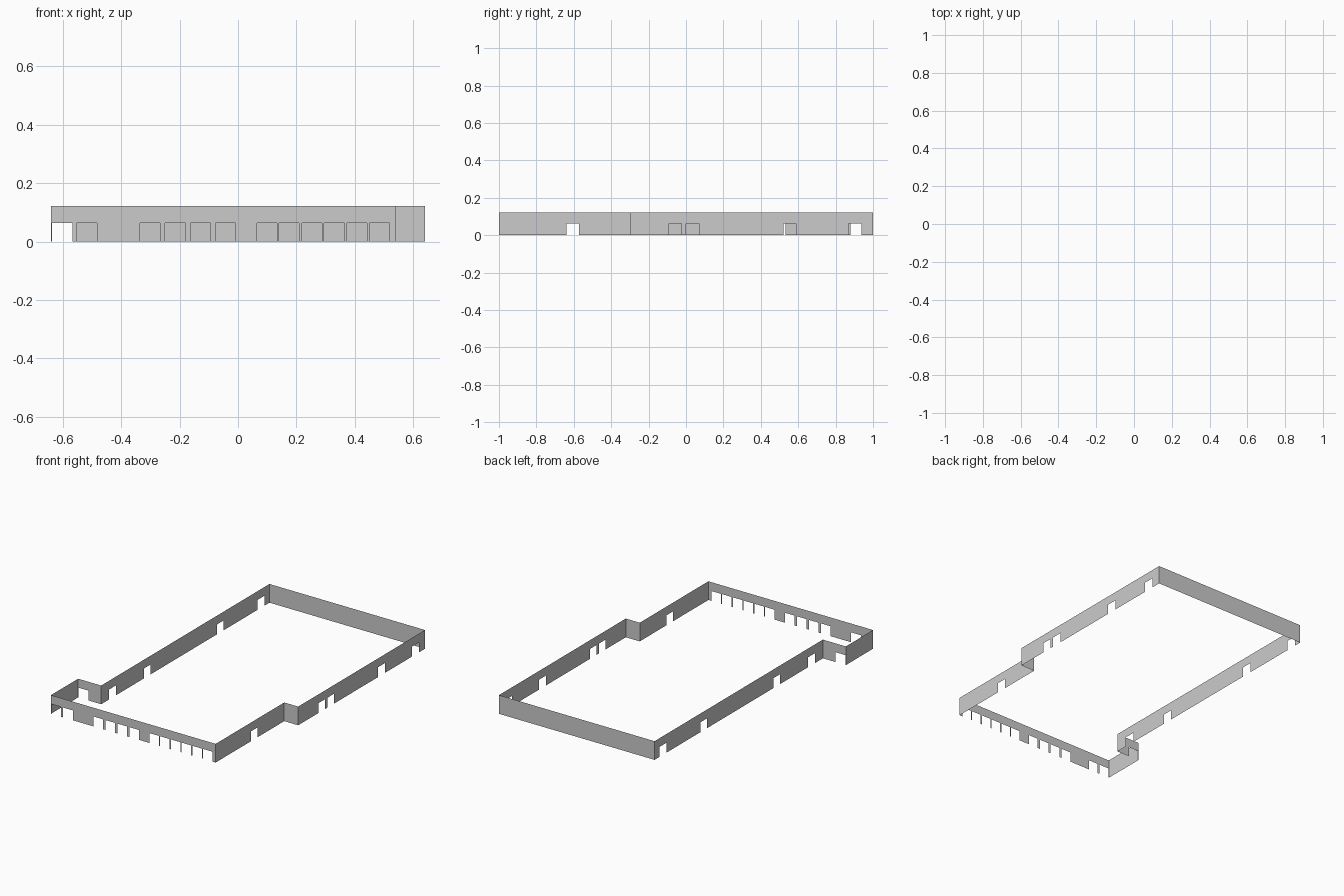
import bpy
from mathutils import Vector

if "Cube" in bpy.data.objects:
    bpy.data.objects.remove(bpy.data.objects["Cube"])

H = 0.121      # wall height
DOOR_H = 0.064 # opening height
DOOR_W = 0.069 # opening width


def wall(name, start, end, openings=()):
    """Thin wall sheet from start to end; openings are distances of their near edge."""
    a, b = Vector(start), Vector(end)
    d = (b - a).normalized()
    outline = [(0, 0)]
    for s in sorted(openings):
        outline += [(s, 0), (s, DOOR_H), (s + DOOR_W, DOOR_H), (s + DOOR_W, 0)]
    length = (b - a).length
    outline += [(length, 0), (length, H), (0, H)]
    verts = [(a.x + d.x * s, a.y + d.y * s, z) for s, z in outline]
    mesh = bpy.data.meshes.new(name)
    mesh.from_pydata(verts, [], [list(range(len(verts)))])
    obj = bpy.data.objects.new(name, mesh)
    bpy.context.collection.objects.link(obj)


# Footprint corners, counter-clockwise seen from above
XL, XR = -0.64, 0.64
XL_IN, XR_IN = -0.475, 0.54
Y_LSTEP, Y_RSTEP = -0.722, -0.298

# Front wall with its row of doorways
front_doors = [-0.636, -0.552, -0.336, -0.249, -0.163, -0.077,
               0.065, 0.14, 0.219, 0.295, 0.373, 0.45]
wall("front_wall", (XL, -1), (XR_IN, -1), [x - XL for x in front_doors])

# Right side: narrow front part, step, wide rear part
wall("right_front_wall", (XR_IN, -1), (XR_IN, Y_RSTEP), [-0.64 + 1])
wall("right_step_wall", (XR_IN, Y_RSTEP), (XR, Y_RSTEP))
wall("right_rear_wall", (XR, Y_RSTEP), (XR, 1),
     [y - Y_RSTEP for y in (-0.092, 0.0, 0.52, 0.868)])

# Plain back wall
wall("back_wall", (XR, 1), (XL_IN, 1))

# Left side: long rear part, step with a doorway, short front part
wall("left_rear_wall", (XL_IN, 1), (XL_IN, Y_LSTEP),
     [1 - (y + DOOR_W) for y in (-0.64, -0.285, 0.463, 0.88)])
wall("left_step_wall", (XL_IN, Y_LSTEP), (XL, Y_LSTEP),
     [XL_IN - (-0.636 + DOOR_W)])
wall("left_front_wall", (XL, Y_LSTEP), (XL, -1))
